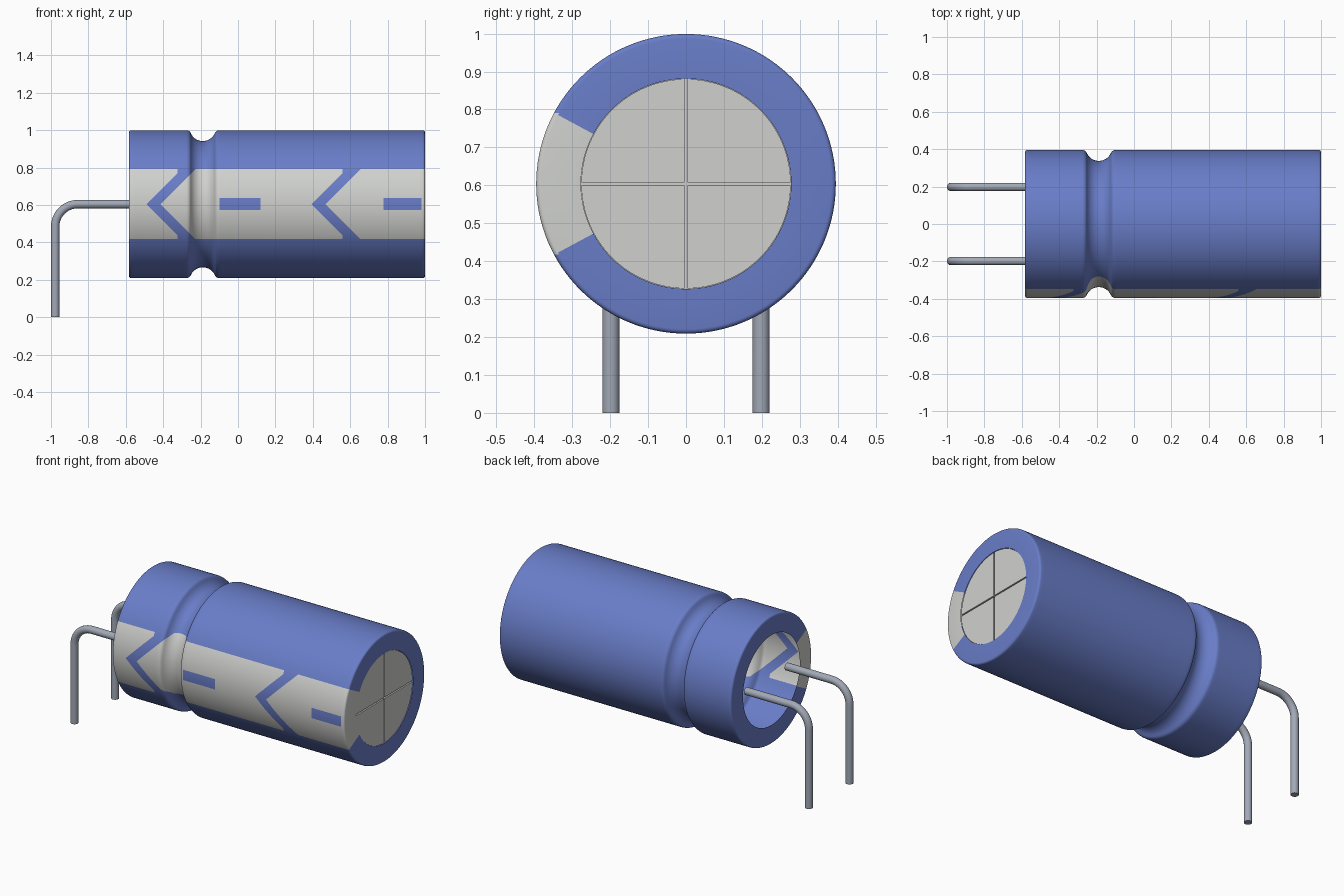
import bpy, bmesh, math
from mathutils import Vector, Matrix

cube = bpy.data.objects.get("Cube")
if cube:
    bpy.data.objects.remove(cube, do_unlink=True)

AXIS_Z, R, R_HOLE = 0.604, 0.395, 0.277
X0, X1 = -0.583, 1.0
STRIPE = 0.187                    # half height of the stripe
DASH = 0.032                      # half height of the dashes
CHEVRONS = (-0.49, 0.393)         # tip positions
CHEVRON_W, CLIP = 0.075, 0.166
DASHES = ((-0.10, 0.12), (0.778, 0.98))


def material(name, rgb):
    m = bpy.data.materials.new(name)
    m.use_nodes = True
    m.diffuse_color = (*rgb, 1)
    m.node_tree.nodes["Principled BSDF"].inputs["Base Color"].default_value = (*rgb, 1)
    return m


blue = material("sleeve blue", (0.141, 0.205, 0.578))
grey = material("light grey", (0.63, 0.64, 0.62))
metal = material("lead metal", (0.36, 0.395, 0.47))


def finish(bm, name, mats, smooth=True):
    me = bpy.data.meshes.new(name)
    bm.to_mesh(me)
    bm.free()
    ob = bpy.data.objects.new(name, me)
    bpy.context.collection.objects.link(ob)
    for m in mats:
        me.materials.append(m)
    if smooth:
        bpy.ops.object.select_all(action='DESELECT')
        ob.select_set(True)
        bpy.context.view_layer.objects.active = ob
        bpy.ops.object.shade_smooth_by_angle(angle=math.radians(35))
    return ob


def arc(cx, cy, r, a0, a1, n):
    angles = [math.radians(a0 + (a1 - a0) * i / n) for i in range(n + 1)]
    return [(cx + r * math.cos(a), cy + r * math.sin(a)) for a in angles]


def cut(bm, co, no, test):
    """Slice the faces that pass the test along a plane."""
    faces = [f for f in bm.faces if test(f.calc_center_median(), f.normal)]
    geom = set(faces)
    for f in faces:
        geom.update(f.edges)
        geom.update(f.verts)
    bmesh.ops.bisect_plane(bm, geom=list(geom), dist=1e-5, plane_co=co, plane_no=no)
    bm.normal_update()


# Sleeve profile (x, radius): rolled rims and a round crimp groove
gx, rc, rf, a, b = -0.188, 0.07, 0.0245, 67, 0.012
hw = (rc + rf) * math.sin(math.radians(a))
profile = [(X0, R_HOLE)] + arc(X0 + b, R - b, b, 180, 90, 4) + [(X0 + 0.03, R), (gx - hw - 0.015, R)]
profile += arc(gx - hw, R - rf, rf, 90, 90 - a, 5)
profile += arc(gx, R - rf + (rc + rf) * math.cos(math.radians(a)), rc, 270 - a, 270 + a, 14)[1:]
profile += arc(gx + hw, R - rf, rf, 90 + a, 90, 5)[1:]
profile += [(gx + hw + 0.015, R), (X1 - 0.03, R)] + arc(X1 - b, R - b, b, 90, 0, 4) + [(X1, R_HOLE)]

bm = bmesh.new()
verts = [bm.verts.new((x, -r, 0)) for x, r in profile]
edges = [bm.edges.new(p) for p in zip(verts, verts[1:])]
bmesh.ops.spin(bm, geom=verts + edges, cent=(0, 0, 0), axis=(1, 0, 0),
               angle=2 * math.pi, steps=128, use_duplicate=False)
bmesh.ops.remove_doubles(bm, verts=bm.verts, dist=1e-5)
bm.normal_update()
if sum(f.normal.yz.dot(f.calc_center_median().yz) for f in bm.faces) < 0:
    bmesh.ops.reverse_faces(bm, faces=bm.faces)
    bm.normal_update()


def is_rim(n):
    return abs(n.x) > 0.99


def front_wall(c, n):
    return c.y < 0 and not is_rim(n)


# Cut stripe borders, chevrons and dashes into the front of the sleeve
slope = math.asin(STRIPE / R)
for s in (1, -1):
    cut(bm, (0, 0, s * STRIPE), (0, 0, 1), front_wall)
    cut(bm, (0, 0, 0), (0, math.sin(slope), s * math.cos(slope)),
        lambda c, n: is_rim(n) and c.y < 0)
    for x0, x1 in DASHES:
        cut(bm, (0, 0, s * DASH), (0, 0, 1),
            lambda c, n: front_wall(c, n) and abs(c.z) < STRIPE)
    for tip in CHEVRONS:
        for x in (tip, tip + CHEVRON_W):
            cut(bm, (x, 0, 0), (1, 0, -s),
                lambda c, n: front_wall(c, n) and 0 < s * c.z < STRIPE)
for tip in CHEVRONS:
    cut(bm, (tip + CLIP, 0, 0), (1, 0, 0),
        lambda c, n: front_wall(c, n) and STRIPE - 0.04 < abs(c.z) < STRIPE)
for x in (e for d in DASHES for e in d):
    cut(bm, (x, 0, 0), (1, 0, 0), lambda c, n: front_wall(c, n) and abs(c.z) < DASH)


def is_grey(c, n):
    if c.y >= 0:
        return False
    if is_rim(n):
        return abs(math.atan2(c.z, -c.y)) < slope
    h = abs(c.z)
    if h > STRIPE:
        return False
    if h < DASH and any(x0 < c.x < x1 for x0, x1 in DASHES):
        return False
    for tip in CHEVRONS:
        t = c.x - h - tip
        if 0 < t < CHEVRON_W or (t <= 0 and c.x > tip + CLIP and h > 0.1):
            return False
    return True


for f in bm.faces:
    f.material_index = int(is_grey(f.calc_center_median(), f.normal))
bmesh.ops.translate(bm, verts=bm.verts, vec=(0, 0, AXIS_Z))
finish(bm, "sleeve", (blue, grey))

# End cap: a backing disc with four quarter plates leaving a cross groove
to_axis = Matrix.Translation((0, 0, AXIS_Z))
bm = bmesh.new()
bmesh.ops.create_cone(bm, cap_ends=True, segments=128, radius1=R_HOLE, radius2=R_HOLE, depth=0.01,
                      matrix=to_axis @ Matrix.Translation((X1 - 0.02, 0, 0)) @ Matrix.Rotation(math.pi / 2, 4, 'Y'))
gap = 0.004
lim = math.degrees(math.asin(gap / R_HOLE))
for q in range(4):
    outline = [(gap, gap)] + arc(0, 0, R_HOLE - 0.001, lim, 90 - lim, 32)
    turn = to_axis @ Matrix.Rotation(q * math.pi / 2, 4, 'X')
    face = bm.faces.new([bm.verts.new(turn @ Vector((X1 - 0.015, y, z))) for y, z in outline])
    ext = bmesh.ops.extrude_face_region(bm, geom=[face])
    bmesh.ops.translate(bm, vec=(0.013, 0, 0),
                        verts=[v for v in ext["geom"] if isinstance(v, bmesh.types.BMVert)])
bmesh.ops.recalc_face_normals(bm, faces=bm.faces)
finish(bm, "end_cap", (grey,), smooth=False)

# Bent wire leads
LEAD_R, BEND, LX = 0.0225, 0.12, -0.9775
path = [(-0.55, AXIS_Z)] + arc(LX + BEND, AXIS_Z - BEND, BEND, 90, 180, 14) + [(LX, 0)]
for side, y in (("left", 0.198), ("right", -0.198)):
    bm = bmesh.new()
    rings = []
    for i, (x, z) in enumerate(path):
        p, q = path[max(i - 1, 0)], path[min(i + 1, len(path) - 1)]
        if 0 < i < len(path) - 1:     # keep the straight runs true
            ang = math.radians(90 * (i - 1) / 14)
            nrm = Vector((-math.sin(ang), 0, math.cos(ang)))
        else:
            d = Vector((q[0] - p[0], 0, q[1] - p[1])).normalized()
            nrm = Vector((d.z, 0, -d.x))
        rings.append([bm.verts.new(Vector((x, y, z)) + LEAD_R * (math.cos(t) * nrm + math.sin(t) * Vector((0, 1, 0))))
                      for t in (2 * math.pi * k / 24 for k in range(24))])
    for r0, r1 in zip(rings, rings[1:]):
        for k in range(24):
            bm.faces.new((r0[k - 1], r0[k], r1[k], r1[k - 1]))
    bm.faces.new(rings[0])
    bm.faces.new(rings[-1])
    bmesh.ops.recalc_face_normals(bm, faces=bm.faces)
    finish(bm, side + "_lead", (metal,))
